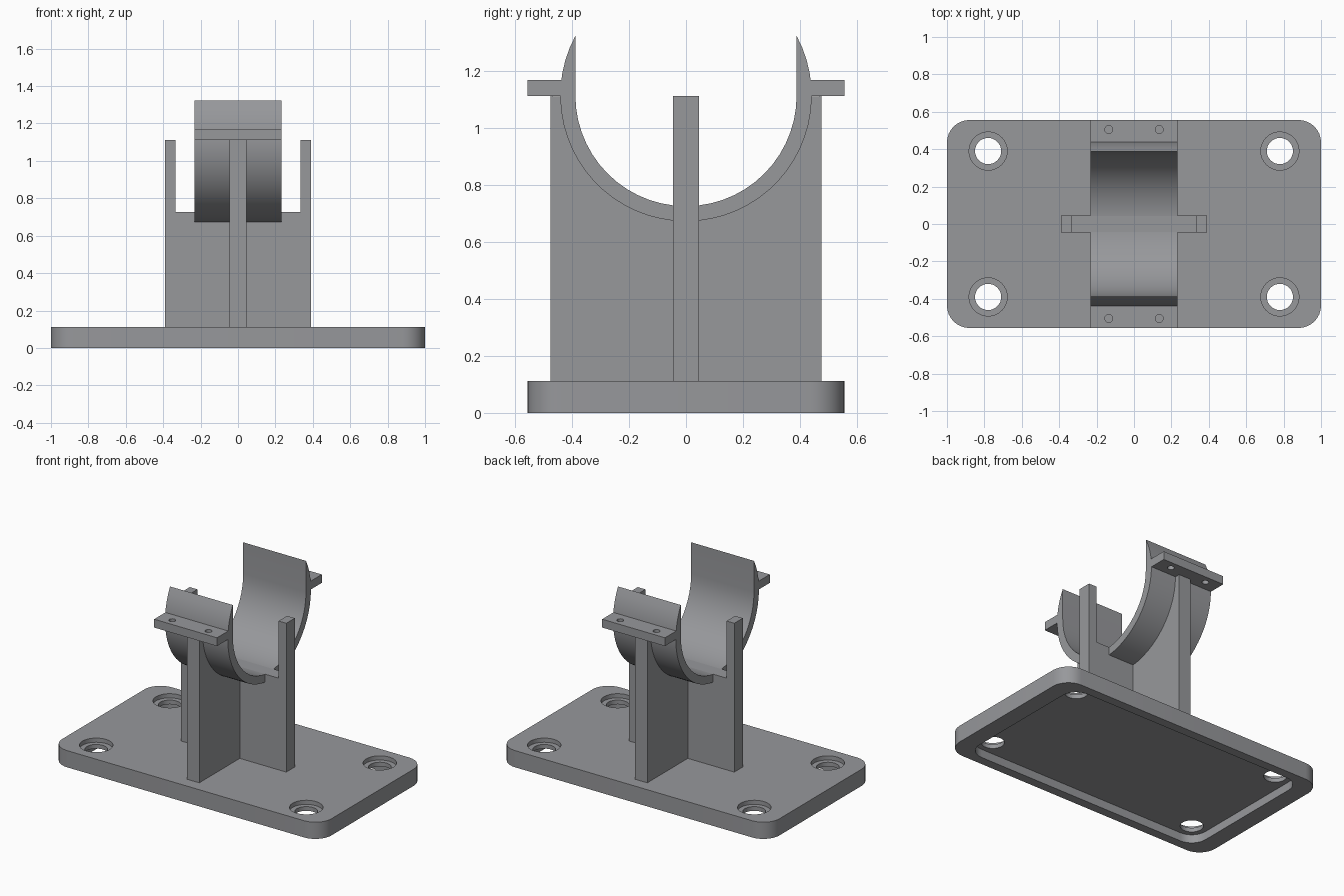
import bpy, bmesh, math
from mathutils import Vector

if "Cube" in bpy.data.objects:
    bpy.data.objects.remove(bpy.data.objects["Cube"])

grey = bpy.data.materials.new("mid grey")
grey.diffuse_color = (0.31, 0.315, 0.33, 1)
grey.use_nodes = True
grey.node_tree.nodes["Principled BSDF"].inputs["Base Color"].default_value = grey.diffuse_color


def prism(name, outline, origin, along):
    """Extrude a closed outline: origin maps a 2D point to 3D, along is the sweep."""
    bm = bmesh.new()
    face = bm.faces.new([bm.verts.new(origin(*p)) for p in outline])
    out = bmesh.ops.extrude_face_region(bm, geom=[face])
    moved = [v for v in out["geom"] if isinstance(v, bmesh.types.BMVert)]
    bmesh.ops.translate(bm, verts=moved, vec=Vector(along))
    bmesh.ops.recalc_face_normals(bm, faces=bm.faces)
    mesh = bpy.data.meshes.new(name)
    bm.to_mesh(mesh)
    bm.free()
    ob = bpy.data.objects.new(name, mesh)
    bpy.context.collection.objects.link(ob)
    mesh.materials.append(grey)
    return ob


def activate(ob):
    bpy.ops.object.select_all(action='DESELECT')
    ob.select_set(True)
    bpy.context.view_layer.objects.active = ob


def smooth(ob):
    activate(ob)
    bpy.ops.object.shade_smooth_by_angle(angle=math.radians(30))


def cut(ob, cutter):
    cutter.hide_render = True
    mod = ob.modifiers.new("cut", 'BOOLEAN')
    mod.operation = 'DIFFERENCE'
    mod.solver = 'EXACT'
    mod.object = cutter
    activate(ob)
    bpy.ops.object.modifier_apply(modifier=mod.name)
    bpy.data.objects.remove(cutter)


def lathe(bm, profile, x, y, n=32):
    """Closed solid of revolution from (radius, z) rings, listed bottom to top."""
    rings = [[bm.verts.new((x + r * math.cos(2 * math.pi * i / n),
                            y + r * math.sin(2 * math.pi * i / n), z))
              for i in range(n)] for r, z in profile]
    for a, b in zip(rings, rings[1:]):
        for i in range(n):
            j = (i + 1) % n
            bm.faces.new((a[i], a[j], b[j], b[i]))
    bm.faces.new(rings[0][::-1])
    bm.faces.new(rings[-1])


def drill(ob, profile, places):
    bm = bmesh.new()
    for x, y in places:
        lathe(bm, profile, x, y)
    bmesh.ops.recalc_face_normals(bm, faces=bm.faces)
    mesh = bpy.data.meshes.new("hole_cutter")
    bm.to_mesh(mesh)
    bm.free()
    mesh.materials.append(grey)
    cutter = bpy.data.objects.new("hole_cutter", mesh)
    bpy.context.collection.objects.link(cutter)
    cut(ob, cutter)


def arc(cx, cy, r, a0, a1, n):
    return [(cx + r * math.cos(math.radians(a0 + (a1 - a0) * i / n)),
             cy + r * math.sin(math.radians(a0 + (a1 - a0) * i / n)))
            for i in range(n + 1)]


def rounded(hx, hy, r):
    pts = []
    for sx, sy, a in ((1, 1, 0), (-1, 1, 90), (-1, -1, 180), (1, -1, 270)):
        pts += arc(sx * (hx - r), sy * (hy - r), r, a, a + 90, 8)
    return pts


TOP, RIM, MID = 0.112, 1.111, 1.113   # base top, support top, saddle centre height
OUT_R, IN_R = 0.441, 0.388            # saddle radii
HALF_W, WEB = 0.233, 0.045            # half width of saddle, half thickness of ribs
FLOOR = 0.056                         # height of the hollow under the base

# Base plate: rounded corners, hollow underside, four counterbored holes
base = prism("base_plate", rounded(1, 0.556, 0.12), lambda x, y: (x, y, 0), (0, 0, TOP))
cut(base, prism("hollow_cutter", rounded(0.885, 0.495, 0.105),
                lambda x, y: (x, y, -0.1), (0, 0, 0.1 + FLOOR)))
drill(base, [(0.07, -0.05), (0.07, 0.084), (0.102, 0.084), (0.102, TOP + 0.05)],
      [(sx * 0.78, sy * 0.39) for sx in (-1, 1) for sy in (-1, 1)])
smooth(base)

# Saddle: round outside, straight-sided slot with a round bottom inside
tip = math.degrees(math.acos(IN_R / OUT_R))
outline = (arc(0, MID, OUT_R, 180 - tip, 360 + tip, 40)
           + arc(0, MID, IN_R, 360, 180, 28))
smooth(prism("saddle", outline, lambda y, z: (-HALF_W, y, z), (2 * HALF_W, 0, 0)))

# Long rib under the saddle, its top following the curve
outline = [(-0.475, TOP), (0.475, TOP), (0.475, RIM)]
outline += arc(0, MID, OUT_R - 0.002, 359.5, 180.5, 40) + [(-0.475, RIM)]
smooth(prism("long_rib", outline, lambda y, z: (-WEB, y, z), (2 * WEB, 0, 0)))

# Cross rib halves, each ending in an upright post; the inner ledge carries the saddle
SEAT = 0.7275
for s, name in ((-1, "left_cross_rib"), (1, "right_cross_rib")):
    outline = [(s * x, z) for x, z in (
        (WEB, TOP), (0.39, TOP), (0.39, RIM), (0.333, RIM), (0.333, SEAT),
        (0, SEAT), (0, MID - OUT_R), (WEB, MID - OUT_R))]
    prism(name, outline, lambda x, z: (x, -WEB, z), (0, 2 * WEB, 0))

# Side tabs, each with two small holes
for s, name in ((-1, "front_tab"), (1, "back_tab")):
    outline = [(-HALF_W, s * 0.435), (HALF_W, s * 0.435),
               (HALF_W, s * 0.556), (-HALF_W, s * 0.556)]
    tab = prism(name, outline, lambda x, y: (x, y, RIM), (0, 0, 0.056))
    drill(tab, [(0.021, 1.0), (0.021, 1.3)], [(-0.135, s * 0.505), (0.135, s * 0.505)])
    smooth(tab)
